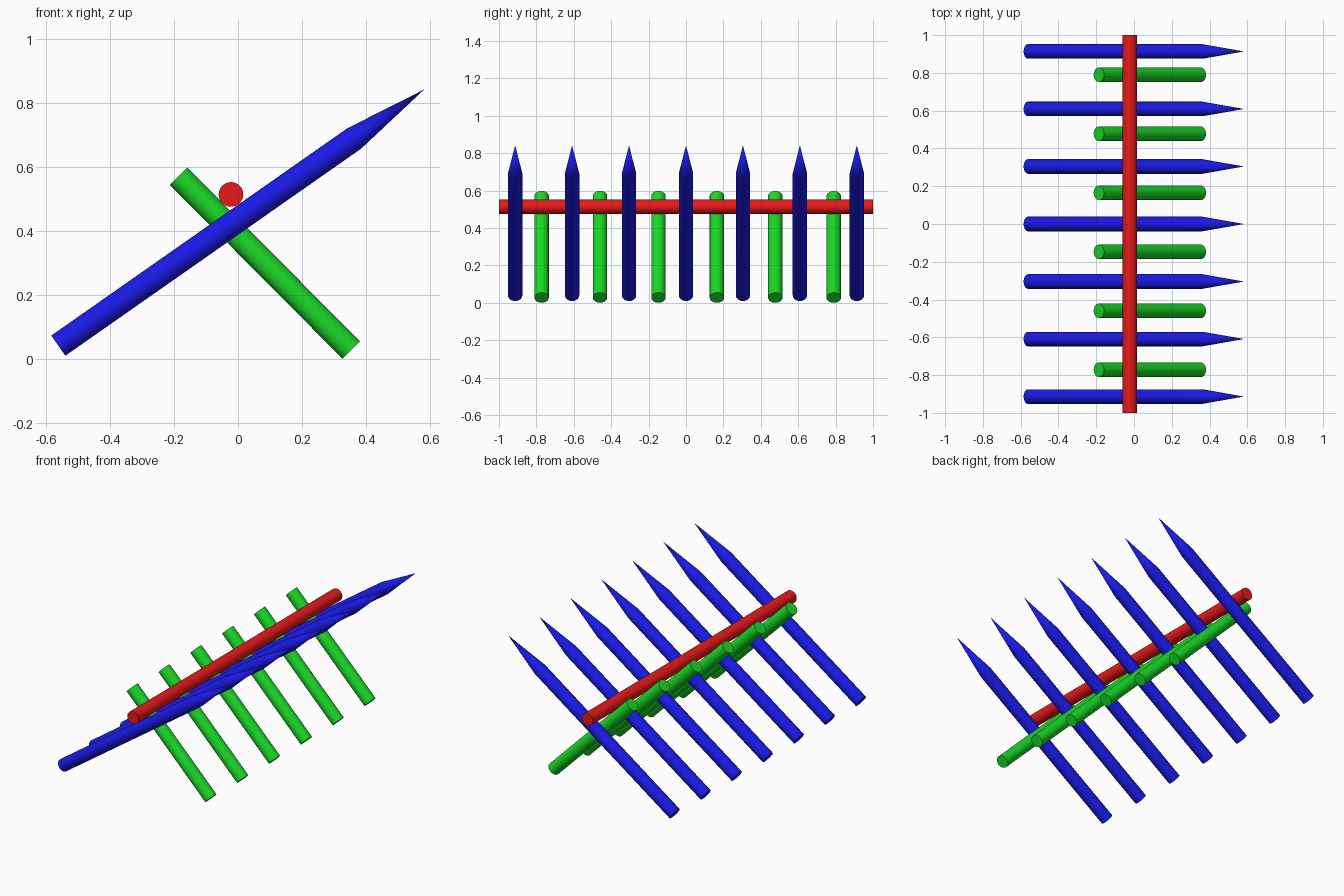
import bpy, bmesh, math
from mathutils import Vector

if "Cube" in bpy.data.objects:
    bpy.data.objects.remove(bpy.data.objects["Cube"])

SIDES = 32
R = 0.0385


def material(name, color):
    m = bpy.data.materials.new(name)
    m.diffuse_color = (*color, 1)
    m.use_nodes = True
    m.node_tree.nodes["Principled BSDF"].inputs["Base Color"].default_value = m.diffuse_color
    return m


RED = material("red", (0.8, 0.01, 0.01))
BLUE = material("blue", (0.01, 0.01, 0.8))
GREEN = material("green", (0.01, 0.7, 0.02))


def rod(name, start, end, mat, point=0.0):
    """Round rod from start to end; the last `point` units taper to a tip."""
    start, end = Vector(start), Vector(end)
    axis = end - start
    length = axis.length
    rings = [(R, 0), (R, length - point)]
    bm = bmesh.new()
    loops = [[bm.verts.new((r * math.cos(2 * math.pi * i / SIDES),
                            r * math.sin(2 * math.pi * i / SIDES), z))
              for i in range(SIDES)] for r, z in rings]
    low, high = loops
    tip = bm.verts.new((0, 0, length)) if point else None
    for i in range(SIDES):
        j = (i + 1) % SIDES
        bm.faces.new((low[i], low[j], high[j], high[i]))
        if tip:
            bm.faces.new((high[i], high[j], tip))
    bm.faces.new(low[::-1])
    if not tip:
        bm.faces.new(high)
    mesh = bpy.data.meshes.new(name)
    bm.to_mesh(mesh)
    bm.free()
    mesh.materials.append(mat)
    ob = bpy.data.objects.new(name, mesh)
    bpy.context.collection.objects.link(ob)
    ob.location = start
    ob.rotation_euler = axis.to_track_quat('Z', 'Y').to_euler()
    bpy.ops.object.select_all(action='DESELECT')
    ob.select_set(True)
    bpy.context.view_layer.objects.active = ob
    bpy.ops.object.shade_smooth_by_angle(angle=math.radians(30))
    return ob


# Horizontal beam
rod("cross_beam", (-0.022, -1, 0.514), (-0.022, 1, 0.514), RED)

# Sharpened stakes leaning to +x
for i in range(7):
    y = (i - 3) * 0.3045
    rod(f"stake_{i + 1}", (-0.562, y, 0.041), (0.582, y, 0.842), BLUE, 0.267)

# Blunt support legs leaning the other way
for i in range(6):
    y = -0.772 + i * 0.3124
    rod(f"support_leg_{i + 1}", (0.354, y, 0.0275), (-0.186, y, 0.571), GREEN)
